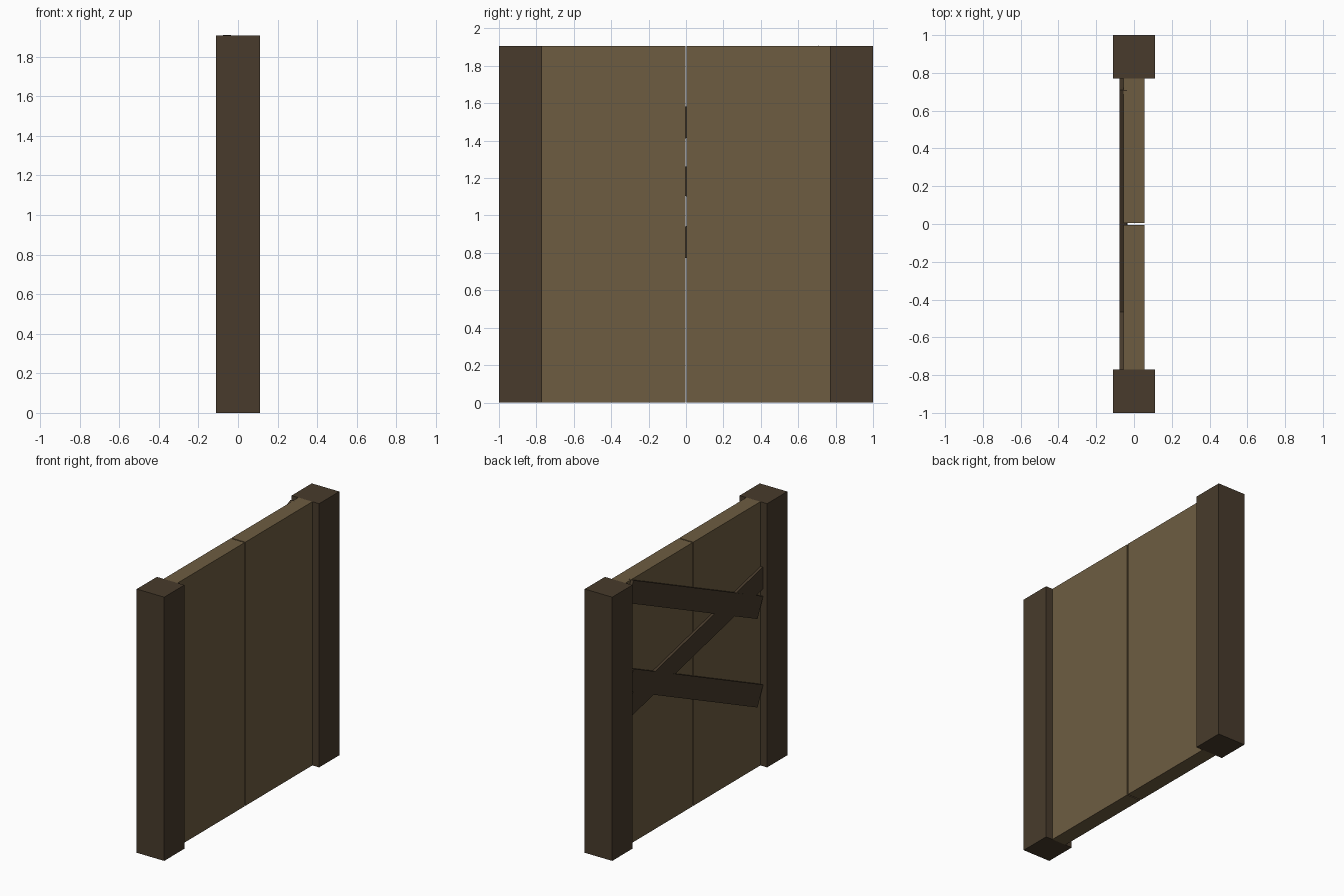
import bpy, bmesh
from math import radians
from mathutils import Matrix

if "Cube" in bpy.data.objects:
    bpy.data.objects.remove(bpy.data.objects["Cube"])


def material(name, rgb):
    m = bpy.data.materials.new(name)
    m.diffuse_color = (*rgb, 1)
    m.use_nodes = True
    m.node_tree.nodes["Principled BSDF"].inputs["Base Color"].default_value = m.diffuse_color
    return m


dark = material("dark_wood", (0.065, 0.044, 0.025))
light = material("light_wood", (0.155, 0.108, 0.053))
H = 1.907


def box(name, center, size, mat, tilt=0):
    """Flat-sided timber, optionally tilted about the x axis."""
    bm = bmesh.new()
    bmesh.ops.create_cube(bm, size=1, matrix=Matrix.Diagonal((*size, 1)))
    mesh = bpy.data.meshes.new(name)
    bm.to_mesh(mesh)
    bm.free()
    mesh.materials.append(mat)
    ob = bpy.data.objects.new(name, mesh)
    ob.location = center
    ob.rotation_euler.x = radians(tilt)
    bpy.context.collection.objects.link(ob)
    return ob


# Posts and door panels, one of each per side, with a thin gap in the middle
for side, label in ((-1, "near"), (1, "far")):
    box(f"{label}_post", (0, side * 0.885, H / 2), (0.22, 0.23, H), dark)
    box(f"{label}_panel", (0, side * 0.3875, H / 2), (0.112, 0.767, H), light)

# Two parallel bars and a diagonal brace on the back, sunk into the panels
bar = (0.04, 1.63, 0.154)
box("upper_bar", (-0.056, 0, 1.498), bar, dark, 24.7)
box("lower_bar", (-0.056, 0, 0.858), bar, dark, 24.7)
box("diagonal_brace", (-0.0555, 0, 1.182), bar, dark, -13)
